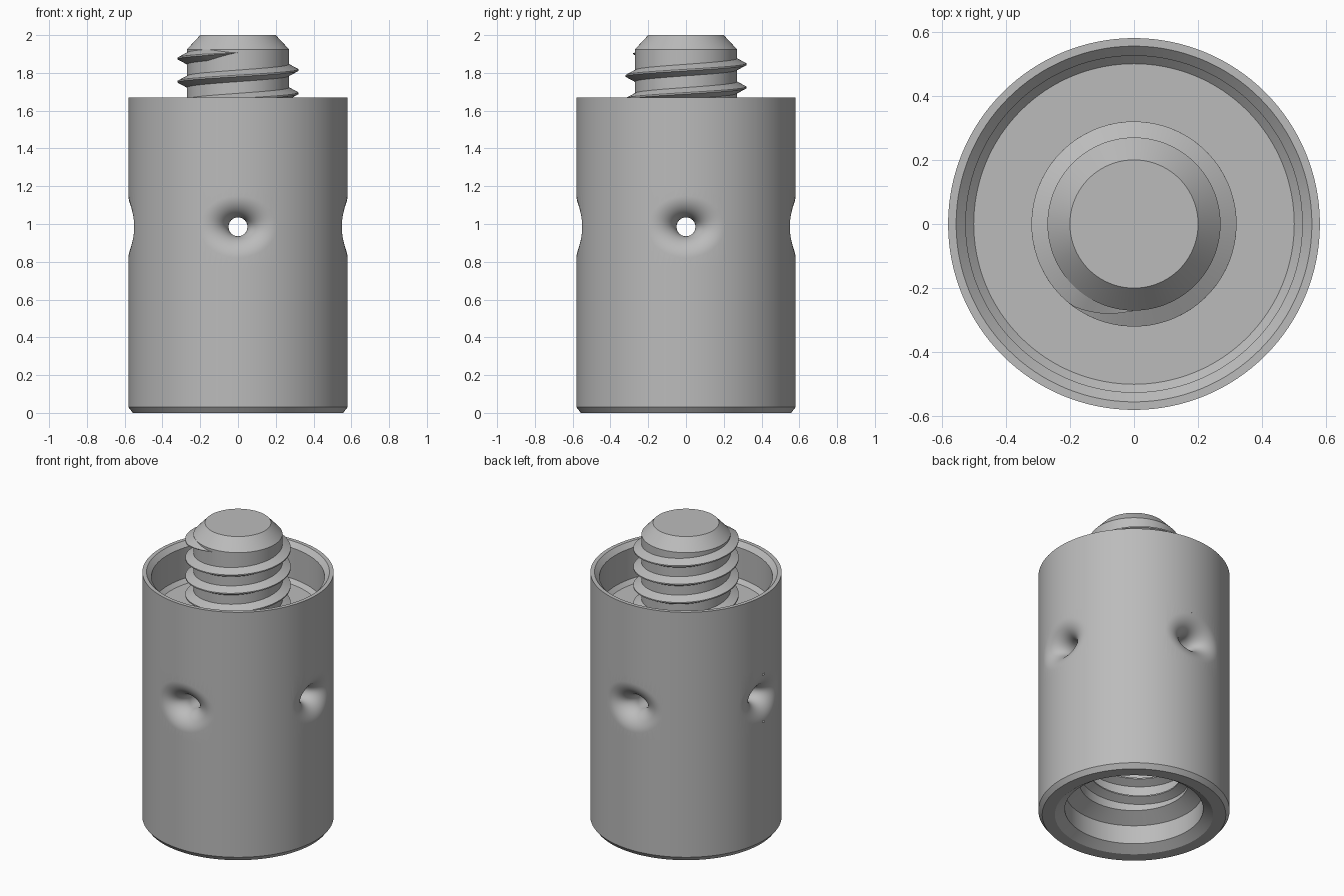
import bpy, bmesh, math
from mathutils import Vector, Matrix

cube = bpy.data.objects.get("Cube")
if cube:
    bpy.data.objects.remove(cube)

TAU = math.tau
BODY_R = 0.58
HOLE_Z = 0.985
PITCH = 0.123

metal = bpy.data.materials.new("grey metal")
metal.use_nodes = True
metal.diffuse_color = (0.5, 0.5, 0.5, 1)
metal.node_tree.nodes["Principled BSDF"].inputs["Base Color"].default_value = (0.5, 0.5, 0.5, 1)


def make_object(name, bm):
    bmesh.ops.recalc_face_normals(bm, faces=bm.faces)
    mesh = bpy.data.meshes.new(name)
    bm.to_mesh(mesh)
    bm.free()
    obj = bpy.data.objects.new(name, mesh)
    bpy.context.collection.objects.link(obj)
    mesh.materials.append(metal)
    return obj


def activate(obj):
    bpy.ops.object.select_all(action="DESELECT")
    obj.select_set(True)
    bpy.context.view_layer.objects.active = obj


def smooth(obj):
    activate(obj)
    bpy.ops.object.shade_smooth_by_angle(angle=math.radians(25))


def loft(name, rings):
    """Skin equal-length closed rings and cap both ends."""
    bm = bmesh.new()
    loops = [[bm.verts.new(p) for p in ring] for ring in rings]
    n = len(loops[0])
    for a, b in zip(loops, loops[1:]):
        for i in range(n):
            j = (i + 1) % n
            bm.faces.new((a[i], a[j], b[j], b[i]))
    bm.faces.new(loops[0])
    bm.faces.new(loops[-1])
    return make_object(name, bm)


def lathe(name, profile, segments=128):
    """Revolve (radius, height) points about z."""
    return loft(name, [[(r * math.cos(TAU * i / segments), r * math.sin(TAU * i / segments), z)
                        for i in range(segments)] for r, z in profile])


def helix(name, root, crest, z_start, z_end, fade_turns):
    """V-shaped right-handed ridge that fades out at its upper end."""
    phase_z = 1.815          # ridge height on the +x side
    first = TAU * (z_start - phase_z) / PITCH
    last = TAU * (z_end - phase_z) / PITCH
    steps = int((last - first) / TAU * 72)
    rings = []
    for k in range(steps + 1):
        a = first + (last - first) * k / steps
        z = phase_z + PITCH * a / TAU
        s = max(0.04, min(1, (last - a) / (fade_turns * TAU)))
        tip = root + (crest - root) * s
        base = root - 0.01 * (1 if crest > root else -1)
        section = [(base, -0.036 * s), (tip, -0.004 * s), (tip, 0.004 * s), (base, 0.036 * s)]
        rings.append([(r * math.cos(a), r * math.sin(a), z + dz) for r, dz in section])
    return loft(name, rings)


def cross_hole(name, turn, hole=0.05, fillet=0.115, segments=72, arc=14):
    """Cutter for a through hole whose mouths blend smoothly into the body."""
    reach = hole + fillet
    rings = [[] for _ in range(arc + 2)]
    for i in range(segments):
        c, s = math.cos(TAU * i / segments), math.sin(TAU * i / segments)
        y, z = reach * c, reach * s
        centre = Vector((math.sqrt((BODY_R - fillet) ** 2 - y * y), y, z))
        out = Vector((centre.x, y, 0)).normalized()
        inward = Vector((0, -c, -s))
        rings[0].append(Vector((0.7, (centre + out * fillet).y, z)))
        for k in range(arc + 1):
            rings[k + 1].append(centre + out.slerp(inward, k / arc) * fillet)
    mirrored = [[Vector((-p.x, p.y, p.z)) for p in ring] for ring in reversed(rings)]
    place = Matrix.Translation((0, 0, HOLE_Z)) @ Matrix.Rotation(turn, 4, "Z")
    return loft(name, [[place @ p for p in ring] for ring in rings + mirrored])


# Sleeve: blind socket below, chamfered outside, shallow recess on top
body = lathe("body", [
    (0.02, 0.70), (0.33, 0.70), (0.33, 0.22), (0.42, 0.165), (0.42, 0.04), (0.48, 0),
    (0.557, 0), (BODY_R, 0.03), (BODY_R, 0.77), (BODY_R, 1.2), (BODY_R, 1.67),
    (0.555, 1.67), (0.525, 1.64), (0.525, 1.435), (0.50, 1.41), (0.02, 1.41)])

# Two crossing holes with rounded mouths
for turn in (0, math.pi / 2):
    cutter = cross_hole("hole_cutter", turn)
    cutter.hide_render = True
    mod = body.modifiers.new("hole", "BOOLEAN")
    mod.operation = "DIFFERENCE"
    mod.solver = "EXACT"
    mod.object = cutter
    activate(body)
    bpy.ops.object.modifier_apply(modifier=mod.name)
    bpy.data.objects.remove(cutter)
smooth(body)

# Threaded stud with a chamfered tip
smooth(lathe("stud", [(0.27, 1.39), (0.27, 1.925), (0.20, 2.0)]))
smooth(helix("stud_thread", 0.27, 0.32, 1.37, 1.907, 0.1))

# Matching thread inside the socket
smooth(helix("socket_thread", 0.33, 0.28, 0.25, 0.66, 0.1))
